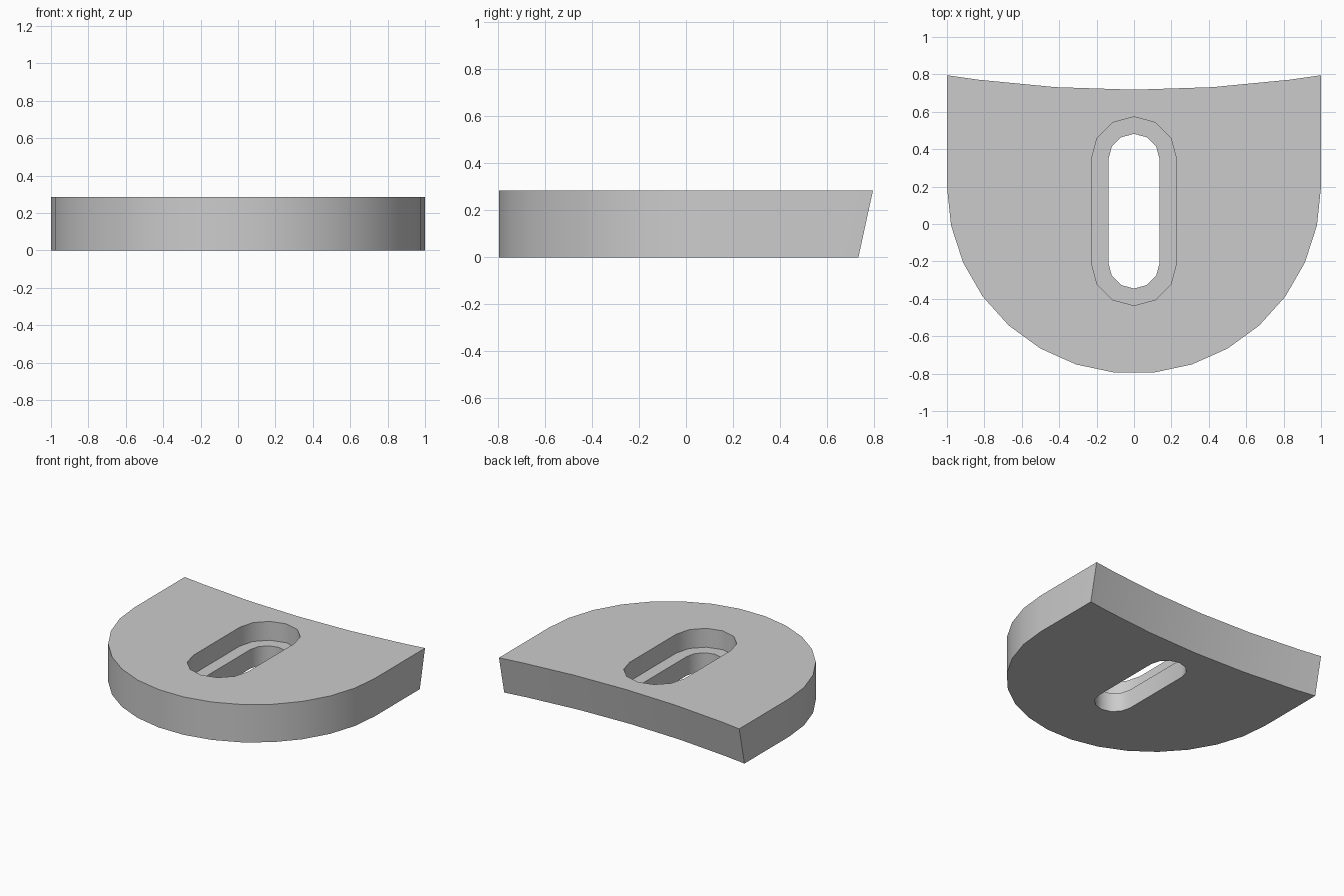
import bpy, bmesh
from math import sin, cos, radians, sqrt

HEIGHT, LEDGE = 0.285, 0.143
ARC_Y = 0.2          # centre of the rounded front
BACK_R = 6.5         # radius of the hollow back edge

if "Cube" in bpy.data.objects:
    bpy.data.objects.remove(bpy.data.objects["Cube"])

grey = bpy.data.materials.new("plain grey")
grey.use_nodes = True
colour = (0.6, 0.6, 0.6, 1)
grey.diffuse_color = colour
grey.node_tree.nodes["Principled BSDF"].inputs["Base Color"].default_value = colour


def plate_outline(back_y):
    """Round front, straight sides and a shallow hollow back."""
    pts = [(sin(radians(a)), ARC_Y - cos(radians(a))) for a in range(-90, 91, 12)]
    for x in (1, 0.83, 0.42, 0, -0.42, -0.83, -1):
        pts.append((x, back_y + BACK_R - sqrt(BACK_R ** 2 - x * x)))
    return pts


def slot_outline(r):
    """Long hole with two half-round ends."""
    ends = ((0.345, 0), (-0.208, 180))
    return [(r * cos(radians(a + start)), y + r * sin(radians(a + start)))
            for y, start in ends for a in range(0, 181, 30)]


bm = bmesh.new()


def ring(points, z):
    return [bm.verts.new((x, y, z)) for x, y in points]


def join(a, b):
    for i in range(len(a)):
        j = (i + 1) % len(a)
        bm.faces.new((a[i], a[j], b[j], b[i]))


def cap(outer, inner):
    edges = [bm.edges.get((r[i - 1], r[i])) for r in (outer, inner) for i in range(len(r))]
    bmesh.ops.triangle_fill(bm, edges=edges, use_beauty=True)


# Outer wall, with the back leaning outwards
base = ring(plate_outline(0.656), 0)
top = ring(plate_outline(0.718), HEIGHT)
join(base, top)

# Stepped slot: wide recess, flat ledge, narrow through hole
rims = [ring(slot_outline(r), z) for r, z in
        ((0.228, HEIGHT), (0.228, LEDGE), (0.137, LEDGE), (0.137, 0))]
for upper, lower in zip(rims, rims[1:]):
    join(upper, lower)

# Flat top and underside around the slot
cap(top, rims[0])
cap(base, rims[-1])
bmesh.ops.recalc_face_normals(bm, faces=bm.faces[:])

mesh = bpy.data.meshes.new("slotted_plate")
bm.to_mesh(mesh)
bm.free()
mesh.materials.append(grey)
plate = bpy.data.objects.new("slotted_plate", mesh)
bpy.context.collection.objects.link(plate)

bpy.ops.object.select_all(action="DESELECT")
plate.select_set(True)
bpy.context.view_layer.objects.active = plate
bpy.ops.object.shade_smooth_by_angle(angle=radians(35))
